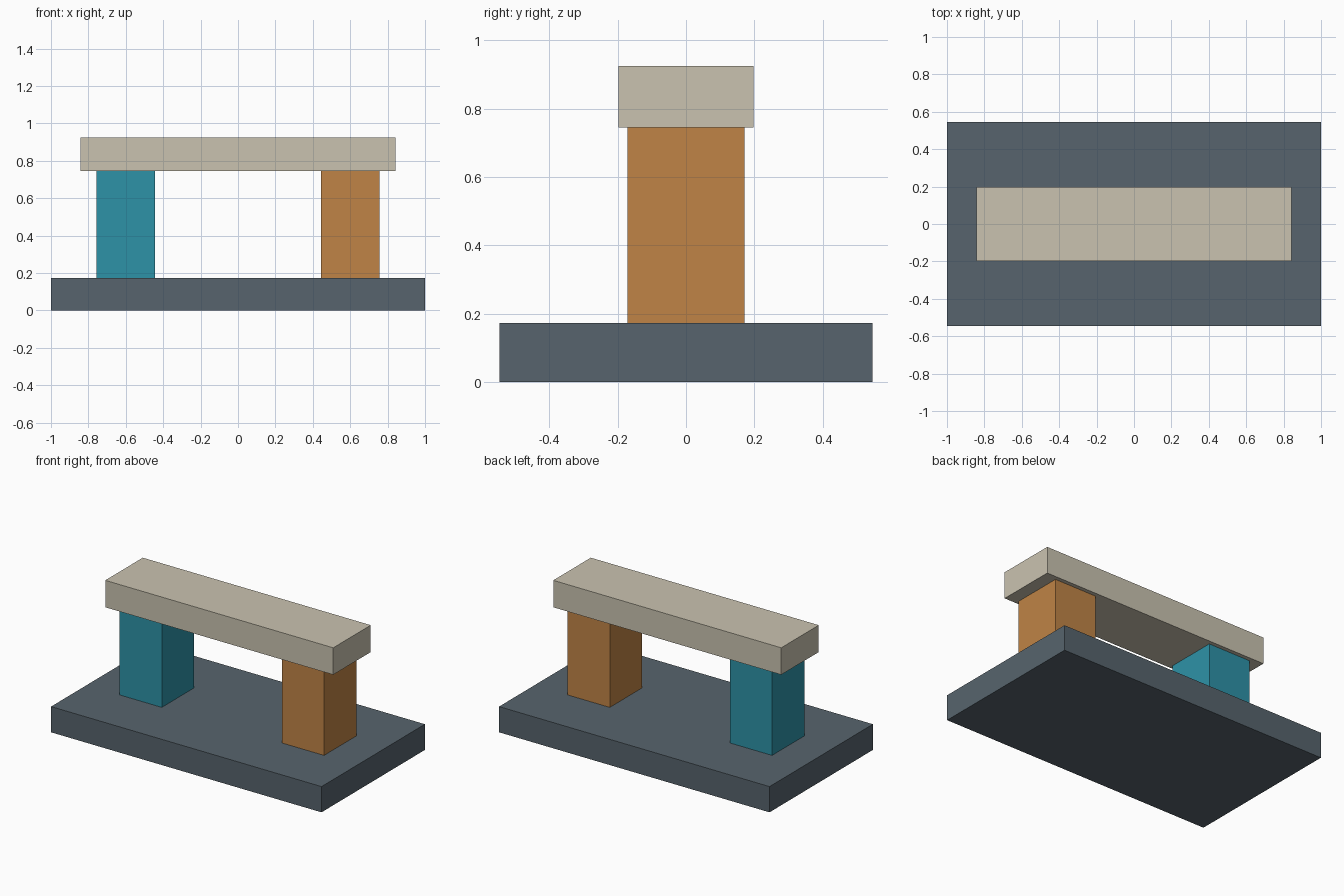
import bpy

cube = bpy.data.objects.get("Cube")
if cube:
    bpy.data.objects.remove(cube, do_unlink=True)


def material(name, rgb):
    mat = bpy.data.materials.new(name)
    mat.use_nodes = True
    color = (*rgb, 1.0)
    mat.diffuse_color = color
    mat.node_tree.nodes["Principled BSDF"].inputs["Base Color"].default_value = color
    return mat


def block(name, x, width, depth, bottom, top, mat):
    """Box centred on y = 0, spanning bottom to top."""
    bpy.ops.mesh.primitive_cube_add(size=1, location=(x, 0, (bottom + top) / 2))
    obj = bpy.context.object
    obj.name = name
    obj.scale = (width, depth, top - bottom)
    bpy.ops.object.transform_apply(location=False, rotation=False, scale=True)
    obj.data.materials.append(mat)
    return obj


slate = material("slate grey", (0.095, 0.127, 0.153))
teal = material("teal", (0.027, 0.287, 0.386))
orange = material("burnt orange", (0.525, 0.231, 0.061))
beige = material("beige", (0.59, 0.545, 0.435))

BASE_TOP = 0.172
PILLAR_TOP = 0.745
BEAM_TOP = 0.925

# Ground slab
block("base_slab", 0, 2.0, 1.092, 0, BASE_TOP, slate)

# Two supports
for name, x, mat in (("right_pillar", -0.6, teal), ("left_pillar", 0.6, orange)):
    block(name, x, 0.312, 0.342, BASE_TOP, PILLAR_TOP, mat)

# Beam across the supports
block("top_beam", 0, 1.686, 0.396, PILLAR_TOP, BEAM_TOP, beige)
